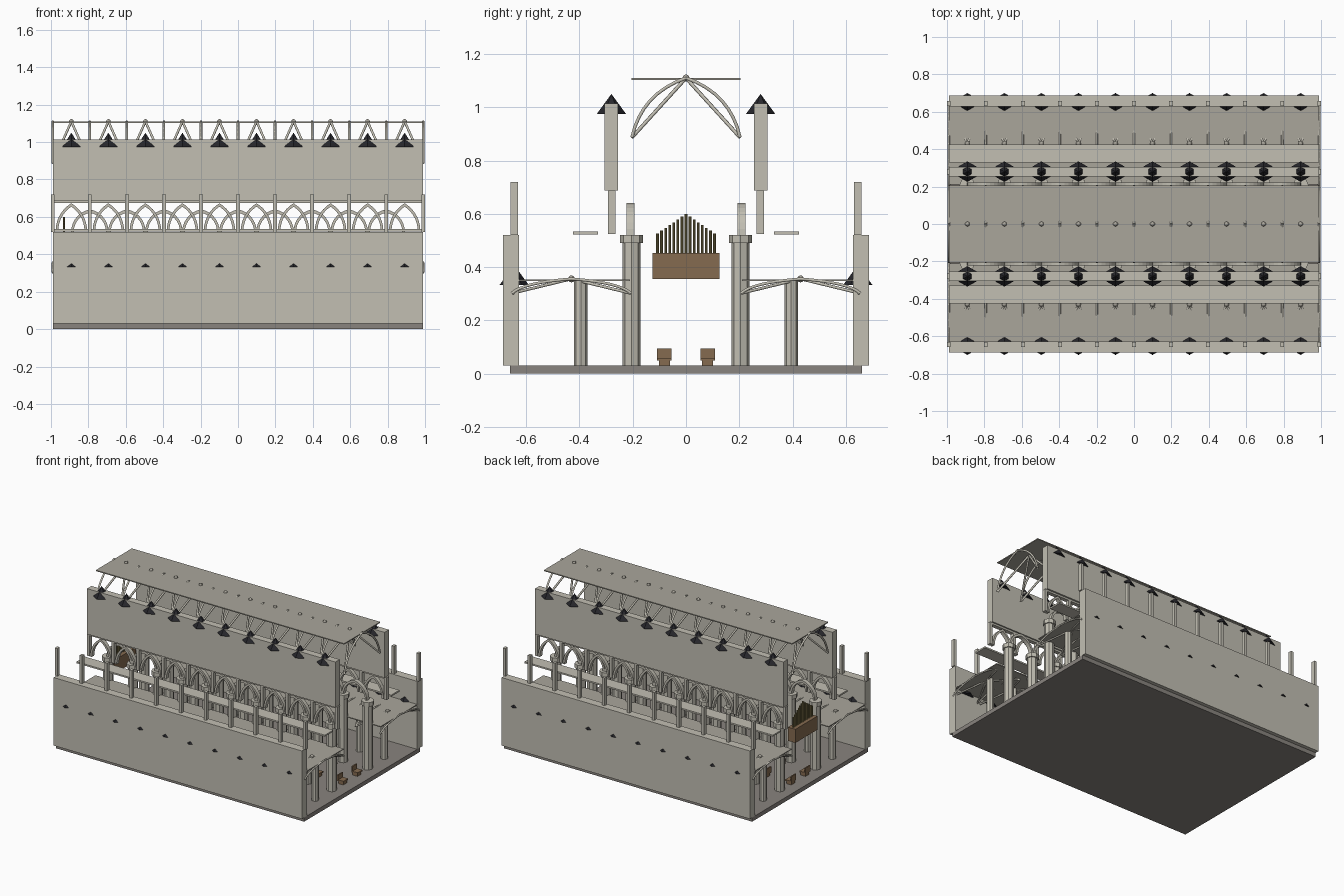
import bpy, bmesh, math
from mathutils import Vector, Matrix

if "Cube" in bpy.data.objects:
    bpy.data.objects.remove(bpy.data.objects["Cube"])

BAY = 0.198
CENTRES = [(i - 4.5) * BAY for i in range(10)]
EDGES = [(i - 5) * BAY for i in range(11)]


def material(name, r, g, b):
    m = bpy.data.materials.new(name)
    m.diffuse_color = (r, g, b, 1)
    m.use_nodes = True
    m.node_tree.nodes["Principled BSDF"].inputs["Base Color"].default_value = m.diffuse_color
    return m


STONE = material("stone", 0.54, 0.52, 0.45)
VAULT = material("vault_stone", 0.40, 0.38, 0.33)
PAVING = material("paving", 0.25, 0.23, 0.21)
DARK = material("dark_slate", 0.02, 0.02, 0.025)
WOOD = material("wood", 0.235, 0.147, 0.08)
BRASS = material("brass", 0.22, 0.18, 0.07)


def finish(bm, name, mat):
    bmesh.ops.recalc_face_normals(bm, faces=bm.faces)
    me = bpy.data.meshes.new(name)
    bm.to_mesh(me)
    bm.free()
    me.materials.append(mat)
    ob = bpy.data.objects.new(name, me)
    bpy.context.collection.objects.link(ob)
    return ob


def add_box(bm, x0, x1, y0, y1, z0, z1):
    mat = Matrix.Translation(((x0 + x1) / 2, (y0 + y1) / 2, (z0 + z1) / 2))
    mat = mat @ Matrix.Diagonal((x1 - x0, abs(y1 - y0), z1 - z0, 1))
    bmesh.ops.create_cube(bm, size=1, matrix=mat)


def add_prism(bm, x, y, z0, z1, r0, r1, sides, turn=0.0):
    mat = Matrix.Translation((x, y, (z0 + z1) / 2)) @ Matrix.Rotation(turn, 4, 'Z')
    bmesh.ops.create_cone(bm, cap_ends=True, segments=sides, radius1=r0,
                          radius2=r1, depth=z1 - z0, matrix=mat)


def box(name, mat, *dims):
    bm = bmesh.new()
    add_box(bm, *dims)
    return finish(bm, name, mat)


def add_arch(bm, x, y, z, half, height, width, depth, n=7):
    """Pointed arch band in the xz plane, given depth along y."""
    def side(a, h):
        c = (h * h - a * a) / (2 * a)
        end = math.atan2(h, c)
        return [(c - (a + c) * math.cos(end * i / n), (a + c) * math.sin(end * i / n))
                for i in range(n + 1)]
    outer, inner = side(half, height), side(half - width, height - width * 1.3)
    outer += [(-px, pz) for px, pz in outer[-2::-1]]
    inner += [(-px, pz) for px, pz in inner[-2::-1]]
    rings = []
    for o, i in zip(outer, inner):
        rings.append([bm.verts.new((x + p[0], y + d, z + p[1]))
                      for p, d in ((o, -depth / 2), (o, depth / 2), (i, depth / 2), (i, -depth / 2))])
    for a, b in zip(rings, rings[1:]):
        for k in range(4):
            bm.faces.new((a[k], a[(k + 1) % 4], b[(k + 1) % 4], b[k]))
    bm.faces.new(rings[0])
    bm.faces.new(rings[-1])


def ribs(name, paths, radius):
    cu = bpy.data.curves.new(name, 'CURVE')
    cu.dimensions = '3D'
    cu.bevel_depth = radius
    cu.bevel_resolution = 1
    cu.use_fill_caps = True
    for pts in paths:
        sp = cu.splines.new('POLY')
        sp.points.add(len(pts) - 1)
        for p, co in zip(sp.points, pts):
            p.co = (*co, 1)
    cu.materials.append(STONE)
    ob = bpy.data.objects.new(name, cu)
    bpy.context.collection.objects.link(ob)


def vault(name, y_mid, half, z0, z1, radius):
    """Diagonal ribs in each bay, pointed cross arches at bay edges, bosses."""
    paths = []
    for x in CENTRES:
        for sx in (-1, 1):
            for sy in (-1, 1):
                paths.append([(x + sx * BAY / 2, y_mid + sy * half, z0), (x, y_mid, z1)])
    for x in EDGES:
        for sy in (-1, 1):
            a, b, c = (Vector((x, y_mid + sy * half * k, z0 + (z1 - z0) * h))
                       for k, h in ((1, 0), (0.82, 0.74), (0, 1)))
            paths.append([a * (1 - t) ** 2 + b * 2 * t * (1 - t) + c * t * t
                          for t in (i / 8 for i in range(9))])
    ribs(name + "_ribs", paths, radius)
    bm = bmesh.new()
    for x in CENTRES:
        bmesh.ops.create_uvsphere(bm, u_segments=10, v_segments=6, radius=0.013,
                                  matrix=Matrix.Translation((x, y_mid, z1)))
    finish(bm, name + "_bosses", VAULT)


# floor
box("floor", PAVING, -0.99, 0.99, -0.66, 0.66, 0, 0.03)

# nave ceiling
box("nave_ceiling", VAULT, -0.99, 0.99, -0.205, 0.205, 1.103, 1.11)
vault("nave_vault", 0, 0.203, 0.887, 1.11, 0.007)

for s, tag in ((-1, "front"), (1, "back")):
    # walls, gallery floor, aisle ceiling
    box(tag + "_aisle_wall", STONE, -0.99, 0.99, s * 0.627, s * 0.687, 0.03, 0.52)
    box(tag + "_clerestory_wall", STONE, -0.99, 0.99, s * 0.255, s * 0.305, 0.687, 1.015)
    box(tag + "_gallery_floor", STONE, -0.99, 0.99, s * 0.33, s * 0.425, 0.523, 0.534)
    box(tag + "_aisle_ceiling", VAULT, -0.99, 0.99, s * 0.21, s * 0.65, 0.348, 0.354)
    vault(tag + "_aisle_vault", s * 0.43, 0.223, 0.302, 0.356, 0.006)

    # buttress piers on the aisle wall
    bm = bmesh.new()
    for x in EDGES:
        add_box(bm, x - 0.01, x + 0.01, s * 0.631, s * 0.658, 0.52, 0.72)
    finish(bm, tag + "_buttress_piers", STONE)

    # nave and aisle columns
    bm = bmesh.new()
    for x in CENTRES:
        add_prism(bm, x, s * 0.205, 0.03, 0.492, 0.034, 0.034, 8)
        add_prism(bm, x, s * 0.205, 0.49, 0.52, 0.043, 0.043, 8)
        add_prism(bm, x, s * 0.395, 0.03, 0.35, 0.025, 0.025, 8)
    finish(bm, tag + "_columns", STONE)

    # nave arcade arches between columns
    bm = bmesh.new()
    for x in EDGES[1:-1]:
        add_arch(bm, x, s * 0.208, 0.52, 0.1, 0.12, 0.014, 0.03)
    finish(bm, tag + "_nave_arches", STONE)

    # triforium arches, posts and lintel
    bm = bmesh.new()
    for x in CENTRES:
        add_arch(bm, x, s * 0.279, 0.525, 0.084, 0.148, 0.014, 0.028)
    for x in EDGES:
        add_box(bm, x - 0.01, x + 0.01, s * 0.265, s * 0.293, 0.525, 0.687)
    add_box(bm, -0.99, 0.99, s * 0.265, s * 0.293, 0.674, 0.687)
    finish(bm, tag + "_triforium", STONE)

    # dark pinnacles set into the walls
    bm = bmesh.new()
    for x in CENTRES:
        add_prism(bm, x, s * 0.28, 0.975, 1.05, 0.055, 0, 6)
        add_prism(bm, x, s * 0.645, 0.333, 0.408, 0.055, 0, 6)
    finish(bm, tag + "_pinnacles", DARK)

    # pews
    bm = bmesh.new()
    for x in CENTRES:
        y = s * 0.081
        add_box(bm, x - 0.02, x + 0.02, y - 0.021, y + 0.021, 0.03, 0.052)
        add_box(bm, x - 0.025, x + 0.025, y - 0.027, y + 0.027, 0.05, 0.06)
        add_box(bm, x - 0.025, x - 0.016, y - 0.027, y + 0.027, 0.06, 0.094)
    finish(bm, tag + "_pews", WOOD)

# organ case and pipes
box("organ_case", WOOD, -0.96, -0.90, -0.125, 0.125, 0.355, 0.453)
bm = bmesh.new()
for i in range(-7, 8):
    add_prism(bm, -0.93, i * 0.0153, 0.45, 0.6 - abs(i) * 0.0105, 0.005, 0.005, 8)
finish(bm, "organ_pipes", BRASS)
